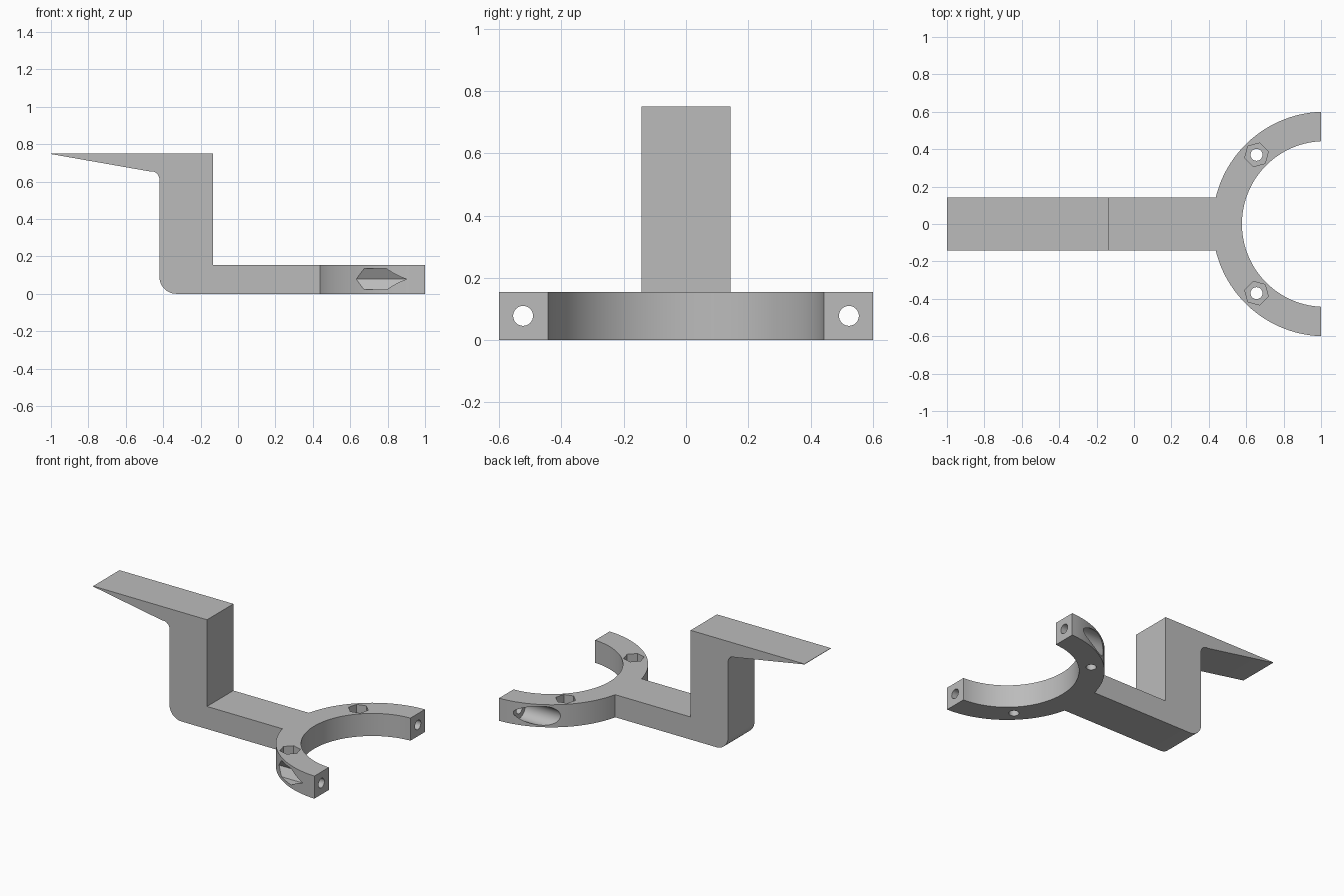
import bpy, bmesh
from math import sin, cos, acos, pi, radians

cube = bpy.data.objects.get("Cube")
if cube:
    bpy.data.objects.remove(cube, do_unlink=True)

grey = bpy.data.materials.new("plain grey")
grey.use_nodes = True
grey.diffuse_color = (0.5, 0.5, 0.5, 1)
grey.node_tree.nodes["Principled BSDF"].inputs["Base Color"].default_value = (0.5, 0.5, 0.5, 1)

PLACE = {"x": lambda u, v, w: (w, u, v),
         "y": lambda u, v, w: (u, w, v),
         "z": lambda u, v, w: (u, v, w)}


def arc(cu, cv, r, a0, a1, n):
    return [(cu + r * cos(a0 + (a1 - a0) * i / n), cv + r * sin(a0 + (a1 - a0) * i / n))
            for i in range(n + 1)]


def polygon(cu, cv, r, sides, turn=0.0):
    return arc(cu, cv, r, turn, turn + 2 * pi, sides)[:-1]


def prism(name, points, axis, start, end):
    """Extrude a 2D outline along an axis."""
    bm = bmesh.new()
    face = bm.faces.new([bm.verts.new(PLACE[axis](u, v, start)) for u, v in points])
    out = bmesh.ops.extrude_face_region(bm, geom=[face])
    moved = [g for g in out["geom"] if isinstance(g, bmesh.types.BMVert)]
    bmesh.ops.translate(bm, verts=moved, vec=PLACE[axis](0, 0, end - start))
    bmesh.ops.recalc_face_normals(bm, faces=bm.faces)
    mesh = bpy.data.meshes.new(name)
    bm.to_mesh(mesh)
    bm.free()
    mesh.materials.append(grey)
    ob = bpy.data.objects.new(name, mesh)
    bpy.context.collection.objects.link(ob)
    return ob


THICK, CX, R_OUT, R_IN = 0.155, 1.02, 0.6, 0.443

# Half-ring clamp, cut flat at x = 1
a_out, a_in = acos((1 - CX) / R_OUT), acos((1 - CX) / R_IN)
ring = arc(CX, 0, R_OUT, a_out, 2 * pi - a_out, 64) + arc(CX, 0, R_IN, 2 * pi - a_in, a_in, 64)
bracket = prism("clamp_bracket", ring, "z", 0, THICK)

# Stepped arm with a tapered tongue
side = [(-1, 0.75), (-0.135, 0.75), (-0.135, THICK), (0.53, THICK), (0.53, 0)]
side += arc(-0.33, 0.09, 0.09, -pi / 2, -pi, 12)
side += arc(-0.465, 0.61, 0.045, 0, radians(100), 10)
side += [(-1, 0.747)]
arm = prism("arm", side, "y", -0.143, 0.143)
helpers = [(arm, "UNION")]

# Bolt holes and nut pockets, on both sides
for s in (1, -1):
    cutters = [
        prism("upright_hole", polygon(0.655, s * 0.37, 0.032, 32), "z", -0.1, 0.3),
        prism("upright_nut_pocket", polygon(0.655, s * 0.37, 0.065, 6, s * radians(135)), "z", 0.09, 0.3),
        prism("clamp_hole", polygon(s * 0.523, 0.078, 0.032, 32), "x", 0.5, 1.1),
        prism("clamp_pocket", polygon(s * 0.523, 0.078, 0.065, 6 if s < 0 else 48), "x", 0.5, 0.9),
    ]
    helpers += [(c, "DIFFERENCE") for c in cutters]

for ob, operation in helpers:
    ob.hide_render = True
    mod = bracket.modifiers.new(ob.name, "BOOLEAN")
    mod.operation, mod.solver, mod.object = operation, "EXACT", ob

# Bake the result and drop the helpers
deps = bpy.context.evaluated_depsgraph_get()
result = bpy.data.meshes.new_from_object(bracket.evaluated_get(deps))
bracket.modifiers.clear()
bracket.data = result
for ob, _ in helpers:
    bpy.data.objects.remove(ob, do_unlink=True)
result.materials.clear()
result.materials.append(grey)

bpy.ops.object.select_all(action="DESELECT")
bracket.select_set(True)
bpy.context.view_layer.objects.active = bracket
bpy.ops.object.shade_smooth_by_angle(angle=radians(25))
